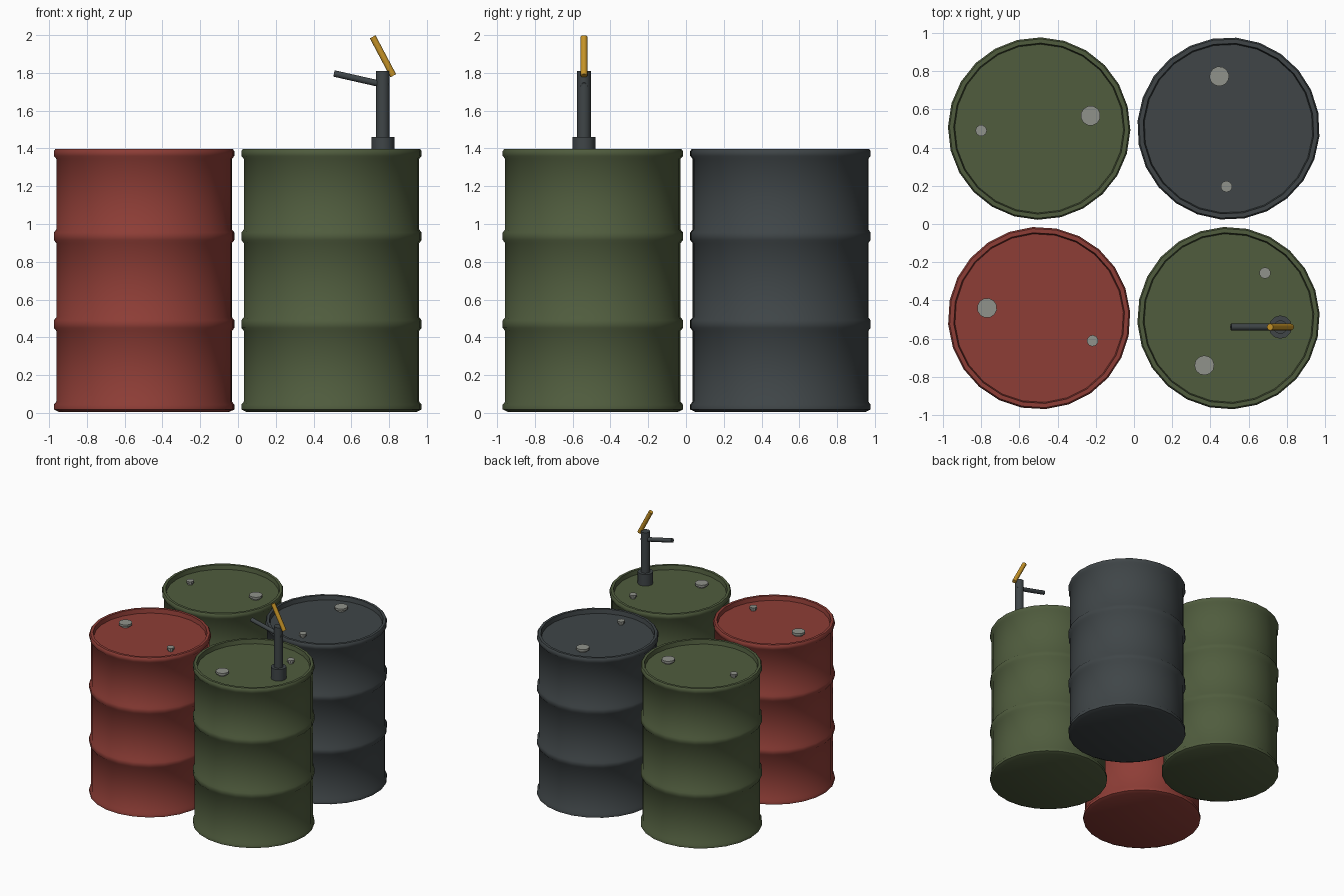
import bpy, bmesh
from math import cos, sin, tau, radians
from mathutils import Vector

if "Cube" in bpy.data.objects:
    bpy.data.objects.remove(bpy.data.objects["Cube"])


def material(name, rgb):
    m = bpy.data.materials.new(name)
    m.use_nodes = True
    m.diffuse_color = (*rgb, 1)
    bsdf = m.node_tree.nodes["Principled BSDF"]
    bsdf.inputs["Base Color"].default_value = (*rgb, 1)
    bsdf.inputs["Roughness"].default_value = 0.6
    return m


RED = material("red paint", (0.27, 0.047, 0.037))
GREEN = material("olive green paint", (0.08, 0.108, 0.048))
GREY = material("dark grey", (0.050, 0.060, 0.064))
STEEL = material("bare steel", (0.28, 0.29, 0.26))
YELLOW = material("yellow handle", (0.56, 0.29, 0.02))


def lathe(name, profile, sides, mat, smooth=50):
    """Spin a (radius, height) profile round z and cap both ends."""
    bm = bmesh.new()
    rings = [[bm.verts.new((r * cos(tau * i / sides), r * sin(tau * i / sides), z))
              for i in range(sides)] for r, z in profile]
    for a, b in zip(rings, rings[1:]):
        for i in range(sides):
            j = (i + 1) % sides
            bm.faces.new((a[i], a[j], b[j], b[i]))
    bm.faces.new(rings[0][::-1])
    bm.faces.new(rings[-1])
    mesh = bpy.data.meshes.new(name)
    bm.to_mesh(mesh)
    bm.free()
    mesh.materials.append(mat)
    ob = bpy.data.objects.new(name, mesh)
    bpy.context.collection.objects.link(ob)
    bpy.ops.object.select_all(action="DESELECT")
    ob.select_set(True)
    bpy.context.view_layer.objects.active = ob
    bpy.ops.object.shade_smooth_by_angle(angle=radians(smooth))
    return ob


def rod(name, start, end, radius, sides, mat):
    """Straight round bar between two points."""
    start, end = Vector(start), Vector(end)
    axis = end - start
    ob = lathe(name, [(radius, 0), (radius, axis.length)], sides, mat)
    ob.rotation_euler = axis.to_track_quat("Z", "Y").to_euler()
    ob.location = start
    return ob


BODY, RIM, TOP, LID = 0.465, 0.478, 1.397, 1.36


def rib(z):
    return [(BODY, z - 0.036), (RIM, z - 0.02), (RIM, z + 0.02), (BODY, z + 0.036)]


# Drum shell: bottom chime, two rolling hoops, top chime and sunken lid
DRUM = ([(0.45, 0.005), (RIM, 0.018), (RIM, 0.043), (BODY, 0.06)]
        + rib(0.47) + rib(0.935)
        + [(BODY, 1.345), (RIM, 1.36), (RIM, 1.385), (0.47, TOP),
           (0.448, TOP), (0.442, LID)])


def bung(name, drum_centre, angle, distance, radius, sides):
    """Screw plug: narrow neck with a wider cap."""
    ob = lathe(name, [(radius * 0.7, 0), (radius * 0.7, 0.014),
                      (radius, 0.014), (radius, 0.033)], sides, STEEL, 30)
    ob.location = (drum_centre[0] + distance * cos(angle),
                   drum_centre[1] + distance * sin(angle), LID)
    ob.rotation_euler.z = angle


# Four drums, each turned differently
for place, centre, turn, paint in (
        ("front_right", (-0.497, -0.493), 169, RED),
        ("front_left", (0.495, -0.493), 243, GREEN),
        ("back_right", (-0.497, 0.5), 14, GREEN),
        ("back_left", (0.495, 0.5), 100, GREY)):
    angle = radians(turn)
    drum = lathe(place + "_drum", DRUM, 24, paint)
    drum.location = (*centre, 0)
    drum.rotation_euler.z = angle
    bung(place + "_large_bung", centre, angle, 0.278, 0.052, 12)
    bung(place + "_small_bung", centre, angle + radians(168), 0.304, 0.03, 10)

# Hand pump on the front left drum
PX, PY = 0.767, -0.54
rod("pump_base", (PX, PY, LID), (PX, PY, 1.46), 0.061, 12, GREY)
rod("pump_column", (PX, PY, 1.44), (PX, PY, 1.81), 0.036, 12, GREY)
rod("pump_spout", (0.8, PY, 1.731), (0.508, PY, 1.797), 0.018, 10, GREY)
rod("pump_handle", (0.822, PY, 1.785), (0.713, PY, 1.991), 0.018, 10, YELLOW)
